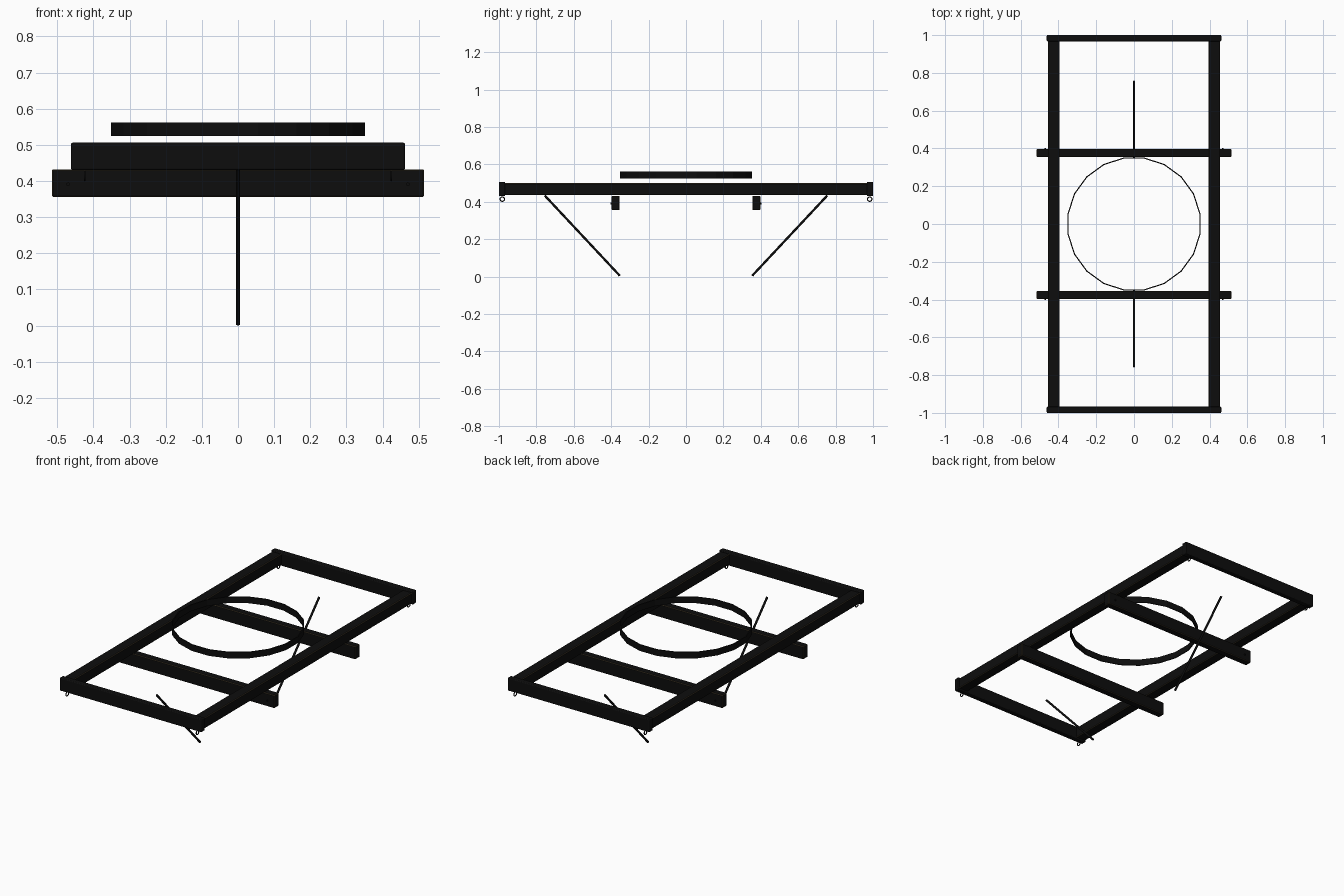
import bpy, bmesh
from math import radians, pi
from mathutils import Vector

if "Cube" in bpy.data.objects:
    bpy.data.objects.remove(bpy.data.objects["Cube"])


def material(name, rgb):
    m = bpy.data.materials.new(name)
    m.diffuse_color = (*rgb, 1)
    m.use_nodes = True
    m.node_tree.nodes["Principled BSDF"].inputs["Base Color"].default_value = m.diffuse_color
    return m


IRON = material("dark_iron", (0.004, 0.004, 0.004))
EDGE = material("worn_wood_edge", (0.05, 0.038, 0.02))


def box(name, lo, hi, bevel=0.003, segments=1, worn=True):
    lo, hi = Vector(lo), Vector(hi)
    bpy.ops.mesh.primitive_cube_add(size=1, location=(lo + hi) / 2)
    o = bpy.context.object
    o.name = name
    o.scale = hi - lo
    bpy.ops.object.transform_apply(location=False, rotation=False, scale=True)
    o.data.materials.append(IRON)
    o.data.materials.append(EDGE)
    b = o.modifiers.new("edge_bevel", 'BEVEL')
    b.width, b.segments = bevel, segments
    b.material = 1 if worn else 0
    return o


def rod(name, a, b, r, sides=12):
    a, b = Vector(a), Vector(b)
    d = b - a
    bpy.ops.mesh.primitive_cylinder_add(
        vertices=sides, radius=r, depth=d.length, location=(a + b) / 2,
        rotation=d.to_track_quat('Z', 'Y').to_euler())
    o = bpy.context.object
    o.name = name
    o.data.materials.append(IRON)
    bpy.ops.object.shade_smooth_by_angle(angle=radians(40))
    return o


# Long side rails
for s in (-1, 1):
    x = sorted((s * 0.395, s * 0.456))
    box("side_rail", (x[0], -0.972, 0.437), (x[1], 0.972, 0.499))

for s in (-1, 1):
    # End bars closing the frame
    y = sorted((s * 0.967, s * 1.0))
    box("end_bar", (-0.462, y[0], 0.43), (0.462, y[1], 0.506),
        bevel=0.005, segments=3, worn=False)
    # Cross beams under the rails
    y = sorted((s * 0.355, s * 0.397))
    box("cross_beam", (-0.515, y[0], 0.356), (0.515, y[1], 0.432))
    # Diagonal braces
    rod("diagonal_brace", (0, s * 0.755, 0.433), (0, s * 0.354, 0.0045), 0.0062)
    for t in (-1, 1):
        # Bolts in the cross beam ends
        rod("beam_bolt", (t * 0.47, s * 0.39, 0.391),
            (t * 0.47, s * 0.403, 0.391), 0.005, 8)
        # Small hanging rings at the corners
        bpy.ops.mesh.primitive_torus_add(
            major_radius=0.012, minor_radius=0.003, major_segments=16,
            minor_segments=6, location=(t * 0.424, s * 0.982, 0.414),
            rotation=(0, pi / 2, 0))
        o = bpy.context.object
        o.name = "corner_ring"
        o.data.materials.append(IRON)
        bpy.ops.object.shade_smooth_by_angle(angle=radians(60))

# Twenty-sided turntable band above the frame
bpy.ops.mesh.primitive_cylinder_add(
    vertices=20, radius=0.356, depth=0.037, end_fill_type='NOTHING',
    location=(0, 0, 0.5435), rotation=(0, 0, radians(9)))
band = bpy.context.object
band.name = "turntable_band"
band.data.materials.append(IRON)
th = band.modifiers.new("band_thickness", 'SOLIDIFY')
th.thickness = 0.006
